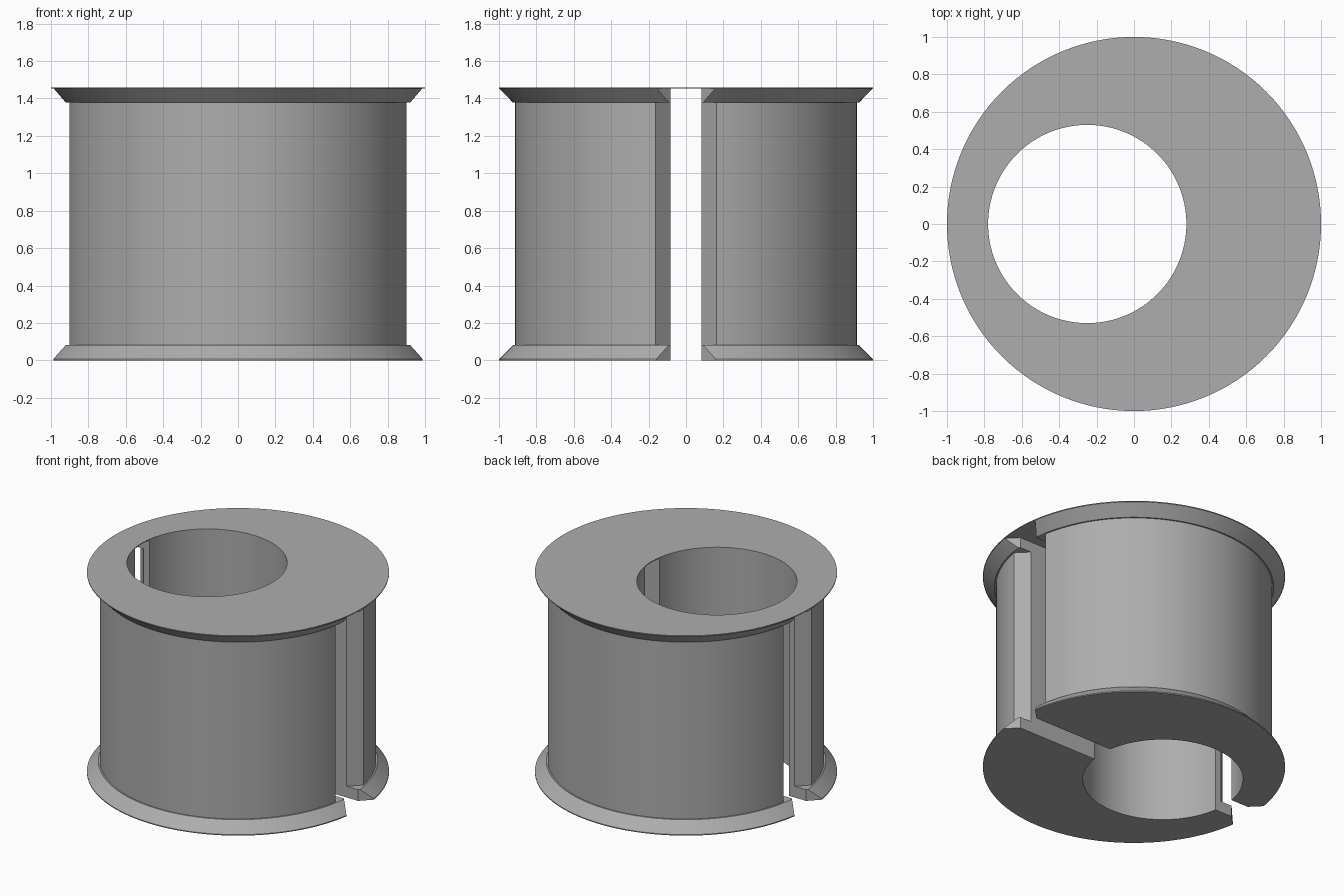
import bpy, bmesh, math

if "Cube" in bpy.data.objects:
    bpy.data.objects.remove(bpy.data.objects["Cube"])

HEIGHT, SLOT, SEGMENTS = 1.46, 0.083, 128

grey = bpy.data.materials.new("plain grey")
grey.use_nodes = True
grey.diffuse_color = (0.42, 0.42, 0.42, 1)
grey.node_tree.nodes["Principled BSDF"].inputs["Base Color"].default_value = grey.diffuse_color


def make(name, bm):
    bmesh.ops.recalc_face_normals(bm, faces=bm.faces)
    mesh = bpy.data.meshes.new(name)
    bm.to_mesh(mesh)
    bm.free()
    mesh.materials.append(grey)
    obj = bpy.data.objects.new(name, mesh)
    bpy.context.collection.objects.link(obj)
    return obj


def turned(name, profile, cx=0):
    """Solid of revolution from (radius, height) points."""
    bm = bmesh.new()
    rings = [[bm.verts.new((cx + r * math.cos(2 * math.pi * i / SEGMENTS),
                            r * math.sin(2 * math.pi * i / SEGMENTS), z))
              for i in range(SEGMENTS)] for r, z in profile]
    for low, high in zip(rings, rings[1:]):
        for i in range(SEGMENTS):
            j = (i + 1) % SEGMENTS
            bm.faces.new((low[i], low[j], high[j], high[i]))
    bm.faces.new(rings[0])
    bm.faces.new(rings[-1])
    return make(name, bm)


def prism(name, outline, z0, z1):
    """Plan outline extruded upward."""
    bm = bmesh.new()
    face = bm.faces.new([bm.verts.new((x, y, z0)) for x, y in outline])
    top = bmesh.ops.extrude_face_region(bm, geom=[face])["geom"]
    bmesh.ops.translate(bm, vec=(0, 0, z1 - z0),
                        verts=[v for v in top if isinstance(v, bmesh.types.BMVert)])
    return make(name, bm)


def combine(obj, tool, operation):
    """Apply a boolean and remove the tool."""
    mod = obj.modifiers.new("boolean", 'BOOLEAN')
    mod.operation, mod.object, mod.solver = operation, tool, 'EXACT'
    bpy.context.view_layer.objects.active = obj
    bpy.ops.object.modifier_apply(modifier=mod.name)
    bpy.data.objects.remove(tool)


def bevel_slot_mouths(obj, corner):
    """Cut 45 degree mouths; corner is where the bevel meets the slot wall."""
    for side in (-1, 1):
        apex, reach = corner - SLOT, 0.5
        wedge = prism("mouth_cutter", [(side * apex, 0), (side * (apex + reach), -reach),
                                       (side * (apex + reach), reach)], -1, 3)
        combine(obj, wedge, 'DIFFERENCE')


# Cylindrical core and the two tapered flanges
body = turned("split_bushing", [(0.915, 0.05), (0.915, HEIGHT - 0.05)])
bevel_slot_mouths(body, 0.82)
lower = [(1, 0), (1, 0.007), (0.925, 0.082)]
upper = [(r, HEIGHT - 0.004 - z) for r, z in ((1, 0), (0.925, 0.078))]
for name, profile in (("lower_flange", lower), ("upper_flange", upper)):
    flange = turned(name, profile)
    bevel_slot_mouths(flange, 0.912)
    combine(body, flange, 'UNION')

# Slot through both walls
slot = prism("slot_cutter", [(-2, -SLOT), (2, -SLOT), (2, SLOT), (-2, SLOT)], -1, 3)
combine(body, slot, 'DIFFERENCE')

# Thin uncut cap over the slot
cap = turned("cap", [(1, HEIGHT - 0.006), (1, HEIGHT)])
combine(body, cap, 'UNION')

# Off-centre bore
bore = turned("bore_cutter", [(0.53, -1), (0.53, 3)], -0.25)
combine(body, bore, 'DIFFERENCE')

bpy.ops.object.select_all(action='DESELECT')
body.select_set(True)
bpy.context.view_layer.objects.active = body
bpy.ops.object.shade_smooth_by_angle(angle=math.radians(25))
